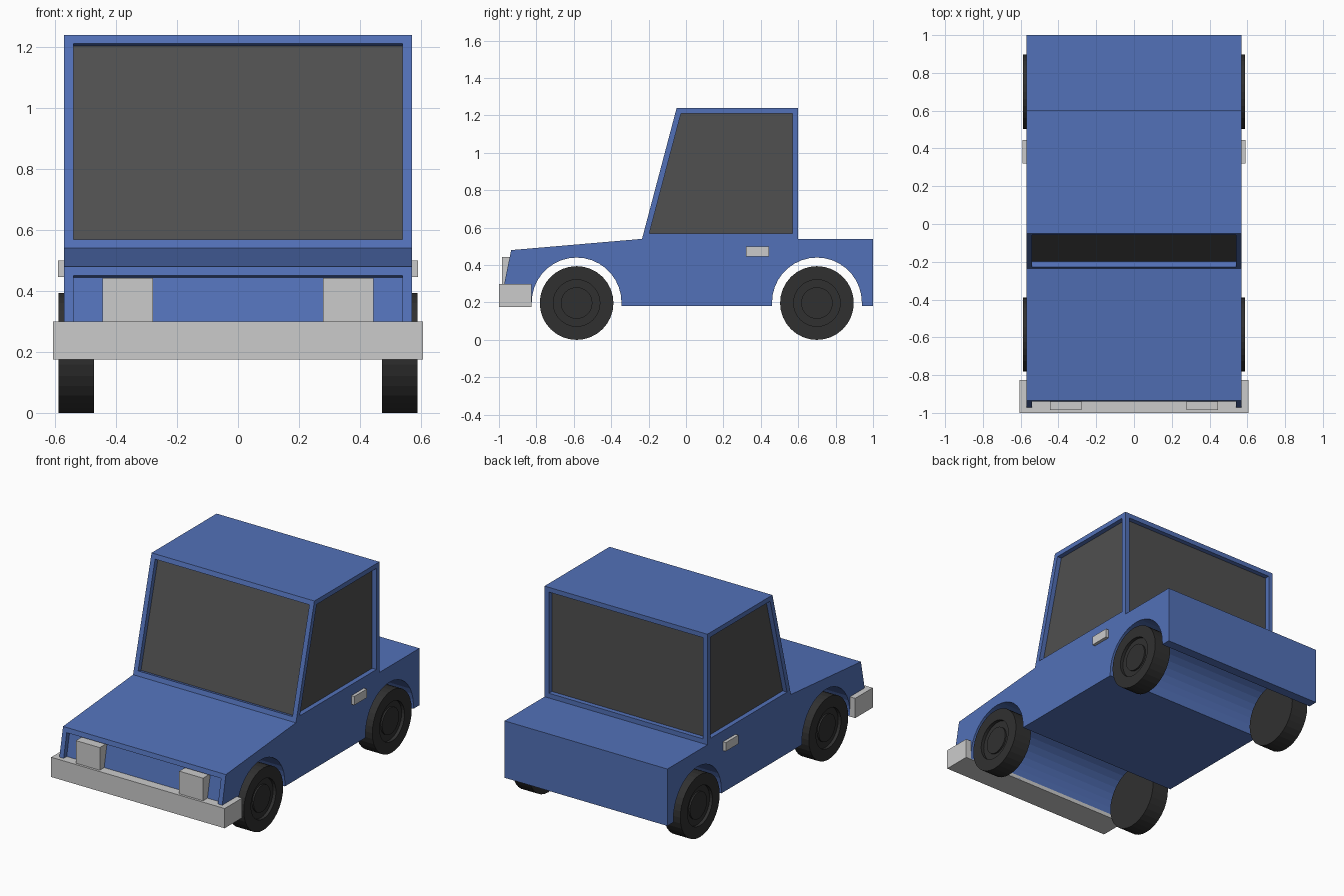
import bpy, bmesh, math
from mathutils import Matrix, Vector

if "Cube" in bpy.data.objects:
    bpy.data.objects.remove(bpy.data.objects["Cube"])


def material(name, rgb):
    m = bpy.data.materials.new(name)
    m.diffuse_color = (*rgb, 1)
    m.use_nodes = True
    m.node_tree.nodes["Principled BSDF"].inputs["Base Color"].default_value = m.diffuse_color
    return m


BLUE = material("blue paint", (0.085, 0.165, 0.48))
GLASS = material("dark glass", (0.08, 0.08, 0.08))
RUBBER = material("black rubber", (0.03, 0.03, 0.03))


def finish(bm, name, mats=()):
    me = bpy.data.meshes.new(name)
    bm.to_mesh(me)
    bm.free()
    for m in mats:
        me.materials.append(m)
    ob = bpy.data.objects.new(name, me)
    bpy.context.collection.objects.link(ob)
    return ob


def box(name, x, y, z):
    bm = bmesh.new()
    bmesh.ops.create_cube(bm, size=1)
    for v in bm.verts:
        v.co = [a + (b - a) * (c + 0.5) for (a, b), c in zip((x, y, z), v.co)]
    return finish(bm, name)


def panel(bm, face, inset, depth):
    """Inset a face, then push it straight in (negative depth) or out."""
    bm.normal_update()
    n = face.normal.copy()
    bmesh.ops.inset_individual(bm, faces=[face], thickness=inset, use_even_offset=True)
    new = bmesh.ops.extrude_discrete_faces(bm, faces=[face])["faces"][0]
    bmesh.ops.translate(bm, verts=list(new.verts), vec=n * depth)
    return new


def arch(cy, r=0.24, n=18):
    """Wheel arch, walked from the rear to the front."""
    arc = [(cy + r * math.cos(math.pi * i / n), 0.2 + r * math.sin(math.pi * i / n))
           for i in range(n + 1)]
    return [(cy + r, 0.18)] + arc + [(cy - r, 0.18)]


# Body: side profile extruded across the width, with recessed panels
FRONT_Y, REAR_Y, W = -0.585, 0.70, 0.57
profile = [(-0.996, 0.18), (-0.935, 0.48), (-0.235, 0.54), (-0.05, 1.24),
           (0.6, 1.24), (0.6, 0.54), (1.0, 0.54), (1.0, 0.18)]
profile += arch(REAR_Y) + arch(FRONT_Y)
bm = bmesh.new()
sides = [[bm.verts.new((x, y, z)) for y, z in profile] for x in (-W, W)]
caps = [bm.faces.new(s) for s in sides]
count = len(profile)
walls = []
for i in range(count):
    j = (i + 1) % count
    walls.append(bm.faces.new((sides[0][i], sides[0][j], sides[1][j], sides[1][i])))
# separate the cabin sides from the lower body sides
for cap, s in zip(caps, sides):
    bmesh.utils.face_split(cap, s[2], s[5])
cabin_sides = [f for f in bm.faces if len(f.verts) == 4
               and all(v in s[2:6] for v in f.verts for s in [sides[0] if f.verts[0] in sides[0] else sides[1]])]
bmesh.ops.recalc_face_normals(bm, faces=list(bm.faces))
panel(bm, walls[0], 0.03, -0.03)                       # grille
for f in [walls[2], walls[4]] + cabin_sides:           # four windows
    panel(bm, f, 0.03, -0.03).material_index = 1
finish(bm, "body", (BLUE, GLASS))

# Front bumper
box("front_bumper", (-0.607, 0.607), (-1.0, -0.825), (0.175, 0.30))

for side, s in (("left", -1), ("right", 1)):
    # Headlights and door handles
    box(side + "_headlight", sorted((s * 0.278, s * 0.445)), (-0.985, -0.90), (0.29, 0.443))
    box(side + "_door_handle", sorted((s * 0.56, s * 0.59)), (0.32, 0.445), (0.445, 0.50))
    # Wheels: cylinder with a recessed rim and a raised hub on the outside
    for end, cy in (("front", FRONT_Y), ("rear", REAR_Y)):
        bm = bmesh.new()
        bmesh.ops.create_cone(bm, cap_ends=True, segments=32, radius1=0.197, radius2=0.197,
                              depth=0.115,
                              matrix=Matrix.Translation((s * 0.5305, cy, 0.197))
                              @ Matrix.Rotation(s * math.pi / 2, 4, "Y"))
        bm.normal_update()
        outer = next(f for f in bm.faces if f.normal.x * s > 0.99)
        rim = panel(bm, outer, 0.072, -0.02)
        panel(bm, rim, 0.04, 0.01)
        finish(bm, f"{end}_{side}_wheel", (RUBBER,))
